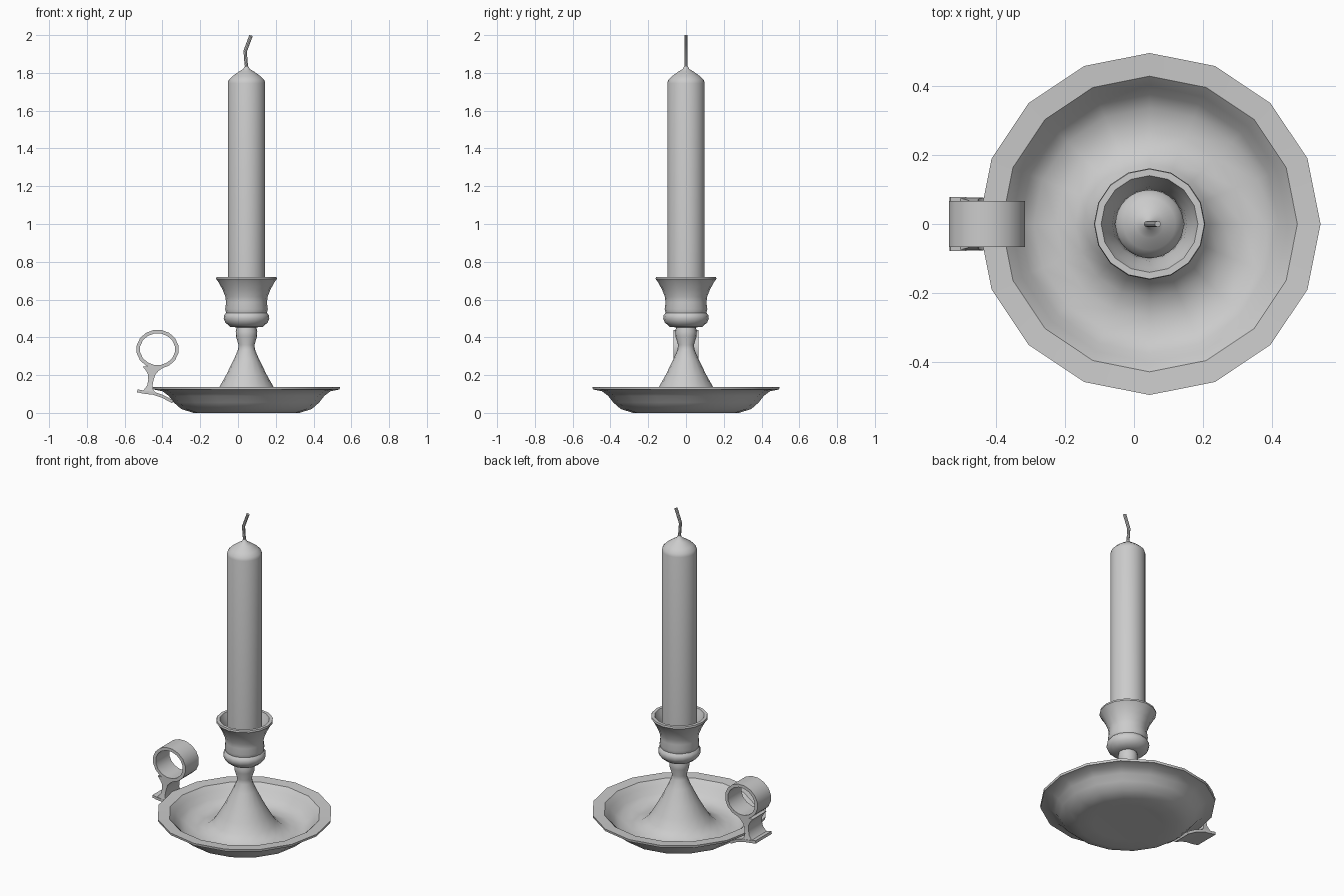
import bpy, bmesh
from math import cos, sin, pi, radians
from mathutils import Vector

if "Cube" in bpy.data.objects:
    bpy.data.objects.remove(bpy.data.objects["Cube"])

CX = 0.045  # holder axis, offset because the handle sticks out on the left


def finish(name, bm, angle=40):
    bmesh.ops.remove_doubles(bm, verts=bm.verts, dist=1e-5)
    bmesh.ops.recalc_face_normals(bm, faces=bm.faces)
    me = bpy.data.meshes.new(name)
    bm.to_mesh(me)
    bm.free()
    ob = bpy.data.objects.new(name, me)
    bpy.context.collection.objects.link(ob)
    bpy.ops.object.select_all(action='DESELECT')
    bpy.context.view_layer.objects.active = ob
    ob.select_set(True)
    bpy.ops.object.shade_smooth_by_angle(angle=radians(angle))
    return ob


def loft(name, rings, cap=True, closed=False, angle=40):
    """Skin a list of equally sized point rings."""
    bm = bmesh.new()
    vr = [[bm.verts.new(p) for p in r] for r in rings]
    n = len(vr[0])
    pairs = list(zip(vr, vr[1:])) + ([(vr[-1], vr[0])] if closed else [])
    for a, b in pairs:
        for i in range(n):
            j = (i + 1) % n
            bm.faces.new((a[i], a[j], b[j], b[i]))
    if cap and not closed:
        bm.faces.new(vr[0])
        bm.faces.new(vr[-1])
    return finish(name, bm, angle)


def lathe(name, profile, sides, angle=40):
    return loft(name, [[(CX + r * cos(2 * pi * i / sides), r * sin(2 * pi * i / sides), z)
                        for i in range(sides)] for r, z in profile], angle=angle)


def strip(name, path, thick, widths, closed=False):
    """Flat band along an x-z path, spread symmetrically in y."""
    rings, n = [], len(path)
    for i, (x, z) in enumerate(path):
        p = path[(i - 1) % n] if closed or i else path[0]
        q = path[(i + 1) % n] if closed or i < n - 1 else path[-1]
        t = Vector((q[0] - p[0], q[1] - p[1])).normalized() * thick / 2
        w = widths[i]
        rings.append([(x - t.y, -w, z + t.x), (x - t.y, w, z + t.x),
                      (x + t.y, w, z - t.x), (x + t.y, -w, z - t.x)])
    return loft(name, rings, closed=closed)


# dish with raised rim and the flared stem foot growing from its floor
lathe("dish_and_stem", [
    (0.20, 0.003), (0.28, 0.0), (0.345, 0.02), (0.385, 0.055), (0.412, 0.09),
    (0.445, 0.115), (0.493, 0.124), (0.495, 0.138), (0.428, 0.134),
    (0.40, 0.105), (0.375, 0.07), (0.335, 0.042), (0.27, 0.035), (0.215, 0.05),
    (0.175, 0.085), (0.143, 0.138), (0.108, 0.20), (0.066, 0.285),
    (0.045, 0.335), (0.042, 0.36), (0.056, 0.405), (0.057, 0.43), (0.05, 0.465)], 16)

# turned candle cup
lathe("candle_cup", [
    (0.04, 0.452), (0.085, 0.455), (0.112, 0.478), (0.121, 0.50), (0.118, 0.518),
    (0.108, 0.53), (0.113, 0.55), (0.108, 0.585), (0.112, 0.615), (0.128, 0.655),
    (0.150, 0.695), (0.161, 0.709), (0.159, 0.72), (0.140, 0.72),
    (0.128, 0.69), (0.108, 0.645), (0.10, 0.60), (0.10, 0.56)], 16)

# candle with domed top
lathe("candle", [(0.099, 0.56), (0.099, 1.745), (0.094, 1.763), (0.075, 1.782),
                 (0.04, 1.807), (0.018, 1.82), (0.009, 1.835)], 32)

# bent wick
wick = [(CX + 0.003, 1.81), (CX - 0.003, 1.86), (CX - 0.007, 1.915),
        (CX + 0.006, 1.95), (CX + 0.024, 1.998)]
loft("wick", [[(x + 0.009 * cos(pi * i / 4), 0.009 * sin(pi * i / 4),
                z - 0.003 * cos(pi * i / 4)) for i in range(8)] for x, z in wick])

# finger ring of the handle
strip("handle_ring", [(-0.426 + 0.103 * cos(pi * (2 * i + 1) / 16),
                       0.337 + 0.094 * sin(pi * (2 * i + 1) / 16)) for i in range(16)],
      0.019, [0.066] * 16, closed=True)

# neck joining the ring to the foot: left x, right x, z, half width
neck = [(-0.505, -0.385, 0.246, 0.066), (-0.488, -0.418, 0.225, 0.066),
        (-0.477, -0.437, 0.205, 0.066), (-0.475, -0.447, 0.175, 0.066),
        (-0.481, -0.452, 0.145, 0.069), (-0.50, -0.448, 0.12, 0.074),
        (-0.515, -0.435, 0.108, 0.076)]
loft("handle_neck", [[(a, -w, z), (b, -w, z), (b, w, z), (a, w, z)]
                     for a, b, z, w in neck])

# curled foot plate running under the dish rim
strip("handle_foot", [(-0.533, 0.117), (-0.50, 0.110), (-0.45, 0.104),
                      (-0.40, 0.088), (-0.345, 0.058)],
      0.016, [0.078, 0.078, 0.076, 0.07, 0.06])
